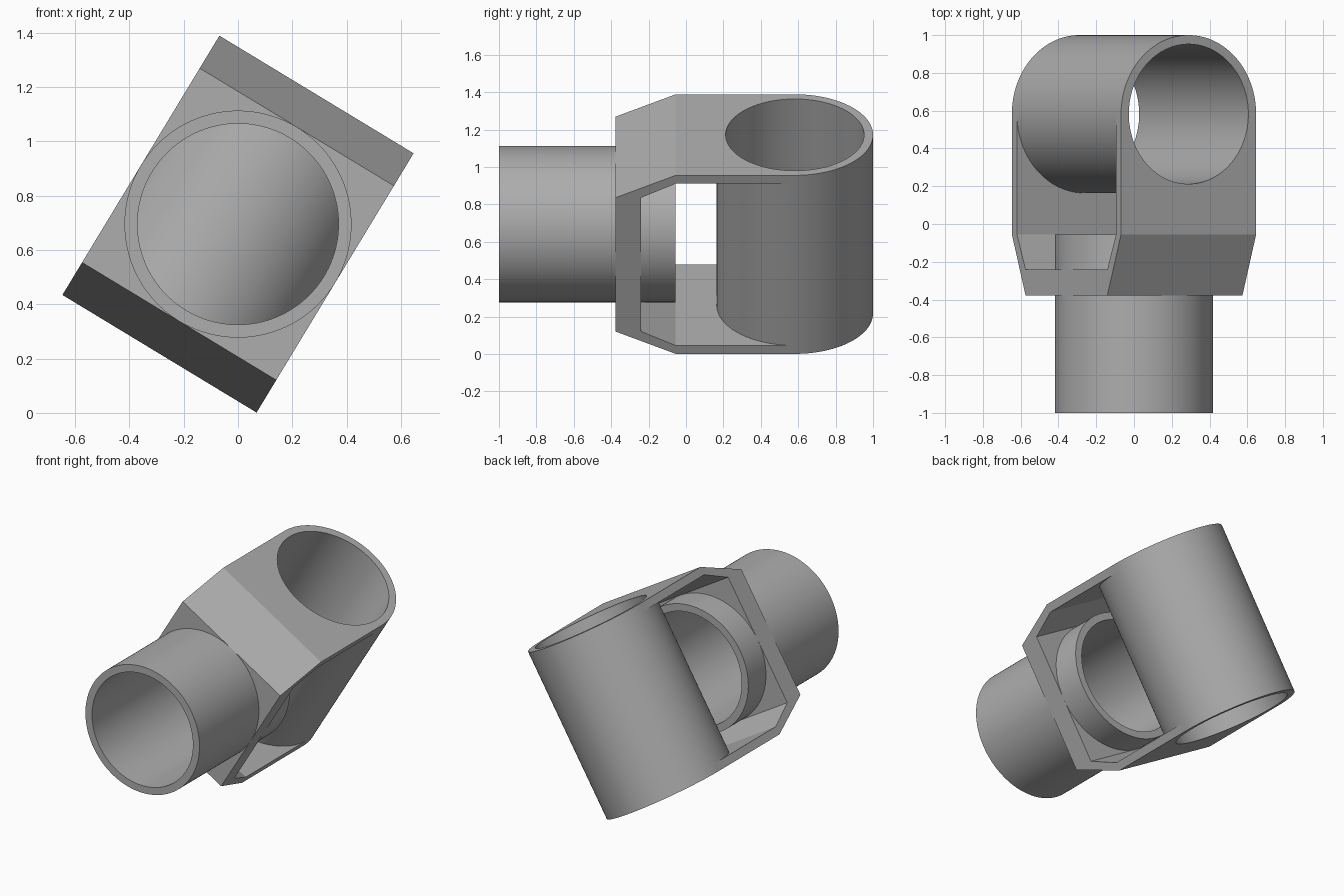
import bpy, bmesh, math
from mathutils import Matrix

cube = bpy.data.objects.get("Cube")
if cube:
    bpy.data.objects.remove(cube, do_unlink=True)

R, BORE = 0.418, 0.37          # tube outer and inner radius, also yoke half width
HALF, WALL = 0.558, 0.052      # half height of the yoke, cheek thickness
PIN_Y = 0.582                  # axis of the cross tube
SEG = 128
TILT = Matrix.Translation((0, 0, 0.695)) @ Matrix.Rotation(math.radians(31.2), 4, 'Y')

grey = bpy.data.materials.new("plain grey")
grey.use_nodes = True
colour = (0.42, 0.42, 0.42, 1)
grey.diffuse_color = colour
grey.node_tree.nodes["Principled BSDF"].inputs["Base Color"].default_value = colour


def finish(bm, name):
    bmesh.ops.recalc_face_normals(bm, faces=bm.faces)
    mesh = bpy.data.meshes.new(name)
    bm.to_mesh(mesh)
    bm.free()
    mesh.materials.append(grey)
    obj = bpy.data.objects.new(name, mesh)
    bpy.context.collection.objects.link(obj)
    obj.matrix_world = TILT
    return obj


def smooth(obj):
    bpy.ops.object.select_all(action='DESELECT')
    obj.select_set(True)
    bpy.context.view_layer.objects.active = obj
    bpy.ops.object.shade_smooth_by_angle(angle=math.radians(30))


def tube(name, start, end, place):
    """Open pipe along local z, spun from a rectangular wall section."""
    bm = bmesh.new()
    section = [(BORE, start), (R, start), (R, end), (BORE, end)]
    verts = [bm.verts.new((r, 0, z)) for r, z in section]
    edges = [bm.edges.new((verts[i], verts[(i + 1) % 4])) for i in range(4)]
    bmesh.ops.spin(bm, geom=verts + edges, axis=(0, 0, 1), cent=(0, 0, 0),
                   angle=math.tau, steps=SEG)
    bmesh.ops.remove_doubles(bm, verts=bm.verts, dist=1e-4)
    bm.transform(place)
    obj = finish(bm, name)
    smooth(obj)
    return obj


def cutter(name, radius, depth, place):
    bm = bmesh.new()
    bmesh.ops.create_cone(bm, cap_ends=True, segments=SEG, radius1=radius,
                          radius2=radius, depth=depth, matrix=place)
    obj = finish(bm, name)
    obj.hide_render = True
    return obj


along_y = Matrix.Rotation(math.radians(90), 4, 'X')   # local z becomes -y
at_pin = Matrix.Translation((0, PIN_Y, 0))

# The two pipes
tube("socket_tube", 0.055, 1.0, along_y)
tube("cross_tube", -HALF, HALF, at_pin)

# Yoke: C-shaped side profile extruded across the width
upper = [(-0.24, R), (-0.055, HALF - WALL), (PIN_Y, HALF - WALL),
         (PIN_Y, HALF), (-0.055, HALF), (-0.378, R)]
outline = upper + [(y, -z) for y, z in reversed(upper)]
bm = bmesh.new()
side = bm.faces.new([bm.verts.new((-R, y, z)) for y, z in outline])
new = bmesh.ops.extrude_face_region(bm, geom=[side])["geom"]
bmesh.ops.translate(bm, vec=(2 * R, 0, 0),
                    verts=[v for v in new if isinstance(v, bmesh.types.BMVert)])
yoke = finish(bm, "yoke")

# Clear the yoke where the pipes pass through it
cutters = [
    cutter("socket_cutter", (R + BORE) / 2, 0.4, Matrix.Translation((0, -0.3, 0)) @ along_y),
    cutter("cross_cutter", R - 0.002, 3 * HALF, at_pin),
]
for c in cutters:
    cut = yoke.modifiers.new(c.name, 'BOOLEAN')
    cut.operation = 'DIFFERENCE'
    cut.solver = 'EXACT'
    cut.object = c
bpy.ops.object.select_all(action='DESELECT')
yoke.select_set(True)
bpy.context.view_layer.objects.active = yoke
bpy.context.view_layer.update()
for c in cutters:
    bpy.ops.object.modifier_apply(modifier=c.name)
for c in cutters:
    bpy.data.objects.remove(c, do_unlink=True)
